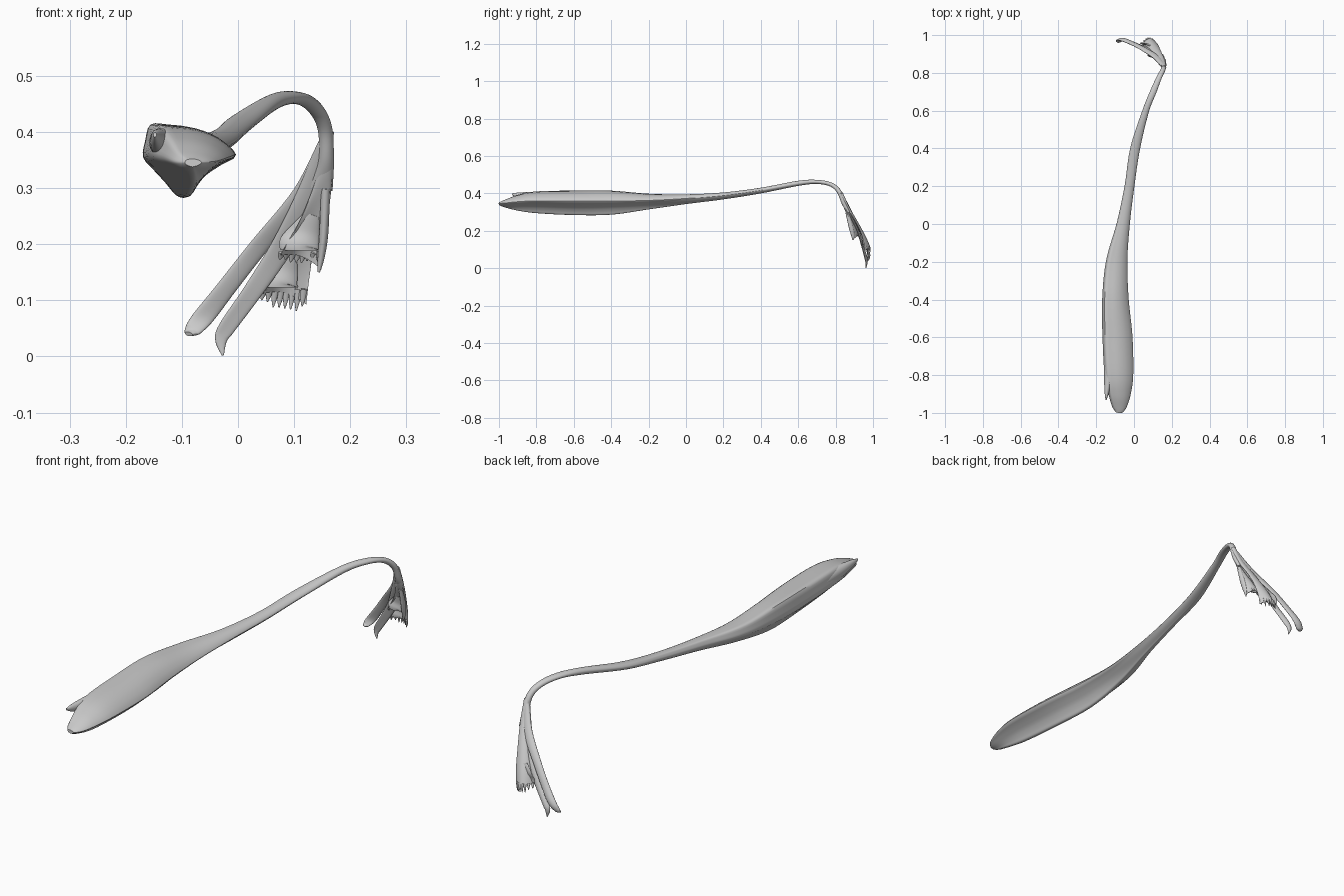
import bpy, bmesh, math, random
from mathutils import Vector

random.seed(4)
TAU = math.tau


def spline(rows, steps, closed=False):
    """Catmull-Rom interpolation of rows of numbers."""
    n = len(rows)
    out = []
    for i in range(n if closed else n - 1):
        if closed:
            p = [rows[(i + k) % n] for k in (-1, 0, 1, 2)]
        else:
            p = [rows[min(max(i + k, 0), n - 1)] for k in (-1, 0, 1, 2)]
        for s in range(steps):
            t = s / steps
            out.append([0.5 * (2 * b + (c - a) * t + (2 * a - 5 * b + 4 * c - d) * t * t
                               + (3 * b - a - 3 * c + d) * t ** 3) for a, b, c, d in zip(*p)])
    if not closed:
        out.append(list(rows[-1]))
    return out


ELLIPSE = [(math.cos(TAU * i / 24), math.sin(TAU * i / 24)) for i in range(24)]


def loft(name, stations, steps=6, section=None):
    """Stations: x, y, z, half width, half depth, bend (or blend to section)."""
    rows = spline(stations, steps)
    profile = section or ELLIPSE
    bm = bmesh.new()
    rings = []
    for i, (x, y, z, a, b, k) in enumerate(rows):
        p0, p1 = rows[max(i - 1, 0)], rows[min(i + 1, len(rows) - 1)]
        t = (Vector(p1[:3]) - Vector(p0[:3])).normalized()
        u = Vector((1, 0, 0))
        u = (u - t * u.dot(t)).normalized()
        v = u.cross(t)
        ring = []
        for px, pz in profile:
            if section:
                ang = math.atan2(pz, px)
                px = px * k + math.cos(ang) * (1 - k)
                pz = pz * k + math.sin(ang) * (1 - k)
                off = b * pz
            else:
                off = b * pz - k * a * px * px
            ring.append(bm.verts.new(Vector((x, y, z)) + u * (max(a, .0005) * px) + v * off))
        rings.append(ring)
    n = len(profile)
    for r0, r1 in zip(rings, rings[1:]):
        for i in range(n):
            j = (i + 1) % n
            bm.faces.new((r0[i], r0[j], r1[j], r1[i]))
    bm.faces.new(rings[0])
    bm.faces.new(rings[-1])
    bmesh.ops.recalc_face_normals(bm, faces=bm.faces)
    me = bpy.data.meshes.new(name)
    bm.to_mesh(me)
    bm.free()
    ob = bpy.data.objects.new(name, me)
    bpy.context.collection.objects.link(ob)
    bpy.context.view_layer.objects.active = ob
    for o in bpy.context.selected_objects:
        o.select_set(False)
    ob.select_set(True)
    bpy.ops.object.shade_smooth_by_angle(angle=math.radians(40))
    return ob


# Muscle belly cross-section: domed top, keel below, hollow lower right side
belly = spline([(-.82, 1), (-.4, 1), (.1, .92), (.6, .65), (1, .15), (.7, -.12),
                (.35, -.42), (.13, -.75), (0, -1), (-.2, -.95), (-.45, -.62),
                (-.75, -.25), (-1, .1), (-.95, .55)], 3, closed=True)

# Muscle body: y, x range, z range, blend from round tendon to belly shape
body = [
    (-1.0, -.095, -.065, .338, .352, .3),
    (-.97, -.115, -.04, .325, .365, .6),
    (-.9, -.135, -.017, .308, .39, .9),
    (-.8, -.155, -.004, .295, .408, 1),
    (-.6, -.166, -.008, .285, .412, 1),
    (-.4, -.168, -.028, .287, .412, 1),
    (-.2, -.148, -.035, .315, .397, .9),
    (0, -.092, -.022, .343, .395, .6),
    (.2, -.05, .002, .368, .405, .4),
    (.4, -.02, .032, .400, .43, .2),
    (.6, .045, .08, .440, .467, 0),
]
rows = [((a + b) / 2, y, (c + d) / 2, (b - a) / 2, (d - c) / 2, k) for y, a, b, c, d, k in body]
rows += [(.102, .7, .461, .017, .011, 0), (.133, .775, .447, .014, .011, 0),
         (.154, .818, .41, .013, .012, 0), (.157, .843, .35, .014, .012, 0),
         (.147, .868, .30, .022, .009, 0)]
loft("muscle_body", rows, 6, belly)

# Second pointed lobe at the front end
loft("upper_front_lobe", [(-.115, -.6, .375, .045, .03, 0), (-.128, -.75, .378, .03, .03, 0),
                          (-.138, -.84, .383, .02, .024, 0), (-.145, -.9, .39, .01, .014, 0),
                          (-.148, -.93, .395, .003, .004, 0)])

# Four tendon slips fanning down from the bend
slips = {
    "tendon_slip_1": [(.155, .838, .38, .012, .009, 0), (.115, .885, .29, .018, .008, 0),
                      (.04, .933, .2, .017, .007, .1), (-.015, .96, .13, .017, .007, .1),
                      (-.058, .977, .075, .018, .008, .2), (-.08, .972, .047, .015, .007, .2),
                      (-.088, .962, .04, .008, .004, 0)],
    "tendon_slip_2": [(.155, .835, .38, .012, .009, 0), (.125, .88, .28, .024, .008, 0),
                      (.075, .922, .19, .02, .007, .1), (.025, .945, .115, .017, .007, .2),
                      (-.018, .962, .055, .015, .008, .3), (-.03, .965, .03, .011, .006, .2),
                      (-.027, .962, .002, .002, .002, 0)],
    "tendon_slip_3": [(.16, .83, .4, .011, .009, 0), (.148, .868, .32, .015, .008, 0),
                      (.118, .922, .23, .023, .006, .2), (.095, .96, .16, .034, .005, .5),
                      (.082, .98, .115, .041, .004, .8)],
    "tendon_slip_4": [(.16, .825, .4, .010, .008, 0), (.156, .848, .33, .013, .007, 0),
                      (.14, .88, .26, .022, .005, .3), (.124, .905, .21, .033, .005, .6),
                      (.112, .918, .18, .039, .004, .8)],
}
for name, st in slips.items():
    loft(name, st)

# Front lips of the two flared hoods
for name, (x, y, z, w) in {"hood_lip_3": (.07, .95, .137, .038),
                           "hood_lip_4": (.11, .885, .203, .036)}.items():
    loft(name, [(x + .022, y - .005, z + .05, .014, .004, 0),
                (x + .01, y, z + .02, w * .75, .004, -.2),
                (x, y - .003, z - .002, w, .004, -.3),
                (x - .001, y - .003, z - .014, w * .9, .003, -.3)])

# Ragged fringe along the hood edges
for name, cx, cy, cz, w, drop in (("fringe_3", .082, .98, .12, .036, .045),
                                  ("fringe_4", .112, .918, .185, .034, .022)):
    for i in range(8):
        f = -1 + 2 * i / 7
        x, y = cx + w * f, cy - .75 * w * f * f
        length = drop * (1 - .45 * abs(f - .1)) * random.uniform(.75, 1.25)
        loft(f"{name}_{i + 1}", [(x, y, cz, .006, .004, 0),
                                 (x - .002, y + .004, cz - length * .5, .005, .003, 0),
                                 (x - .004, y + .006, cz - length, .001, .001, 0)], 3)
# Outer side strand of the fourth slip
loft("side_strand", [(.156, .86, .30, .008, .008, 0), (.153, .882, .22, .008, .012, 0),
                     (.148, .892, .175, .006, .009, 0), (.144, .893, .15, .002, .003, 0)])
